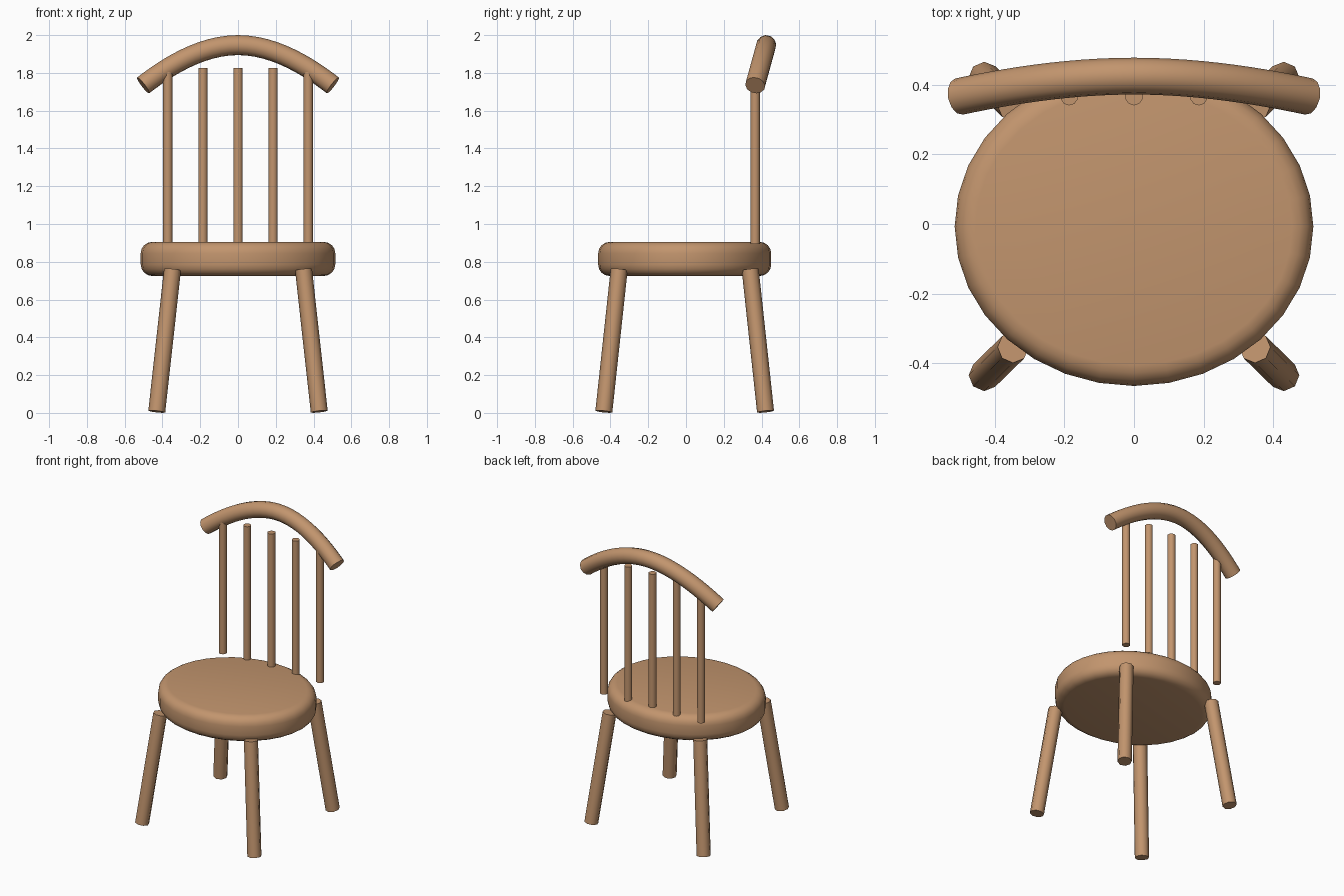
import bpy, math
from mathutils import Vector

if "Cube" in bpy.data.objects:
    bpy.data.objects.remove(bpy.data.objects["Cube"])

CY = -0.007  # seat and legs sit slightly forward of the rail-inclusive centre

wood = bpy.data.materials.new("wood")
wood.diffuse_color = (0.54, 0.30, 0.155, 1)
wood.use_nodes = True
wood.node_tree.nodes["Principled BSDF"].inputs["Base Color"].default_value = wood.diffuse_color


def finish(ob, name):
    ob.name = name
    ob.data.materials.clear()
    ob.data.materials.append(wood)
    bpy.ops.object.select_all(action='DESELECT')
    ob.select_set(True)
    bpy.context.view_layer.objects.active = ob
    bpy.ops.object.shade_smooth_by_angle(angle=math.radians(50))


def rod(name, a, b, radius, sides):
    a, b = Vector(a), Vector(b)
    d = b - a
    bpy.ops.mesh.primitive_cylinder_add(
        vertices=sides, radius=radius, depth=d.length, location=(a + b) / 2,
        rotation=d.to_track_quat('Z', 'Y').to_euler())
    finish(bpy.context.object, name)


# Seat: oval disc with a rounded rim
bpy.ops.mesh.primitive_cylinder_add(vertices=32, radius=1, depth=0.18, location=(0, CY, 0.815))
seat = bpy.context.object
seat.scale = (0.515, 0.458, 1)
bpy.ops.object.transform_apply(location=False, rotation=False, scale=True)
bevel = seat.modifiers.new("rim", 'BEVEL')
bevel.width = 0.06
bevel.segments = 4
bevel.limit_method = 'ANGLE'
bevel.angle_limit = math.radians(40)
bpy.ops.object.modifier_apply(modifier="rim")
finish(seat, "seat")

# Four splayed legs
for sy, end in ((-1, "front"), (1, "back")):
    for sx, side in ((-1, "left"), (1, "right")):
        rod(f"{end}_leg_{side}",
            (sx * 0.43, CY + sy * 0.428, 0.007),
            (sx * 0.347, CY + sy * 0.347, 0.758), 0.045, 8)

# Five back spindles
for i in range(5):
    x = (i - 2) * 0.186
    rod(f"spindle_{i + 1}", (x, 0.366, 0.895), (x, 0.366, 1.827), 0.0255, 10)

# Curved top rail, leaning back towards its middle
curve = bpy.data.curves.new("top_rail", 'CURVE')
curve.dimensions = '3D'
curve.bevel_depth = 0.053
curve.bevel_resolution = 4
curve.resolution_u = 12
curve.use_fill_caps = True
spline = curve.splines.new('BEZIER')
spline.bezier_points.add(2)


def lean(x, z):
    return Vector((x, 0.366 + (z - 1.734) * 0.275, z))


points = [((-0.62, 1.643), (-0.502, 1.734), (-0.384, 1.825)),
          ((-0.20, 1.947), (0, 1.947), (0.20, 1.947)),
          ((0.384, 1.825), (0.502, 1.734), (0.62, 1.643))]
for bp, (hl, co, hr) in zip(spline.bezier_points, points):
    bp.handle_left_type = bp.handle_right_type = 'FREE'
    bp.co, bp.handle_left, bp.handle_right = lean(*co), lean(*hl), lean(*hr)
rail = bpy.data.objects.new("top_rail", curve)
bpy.context.collection.objects.link(rail)
bpy.ops.object.select_all(action='DESELECT')
rail.select_set(True)
bpy.context.view_layer.objects.active = rail
bpy.ops.object.convert(target='MESH')
finish(bpy.context.object, "top_rail")
